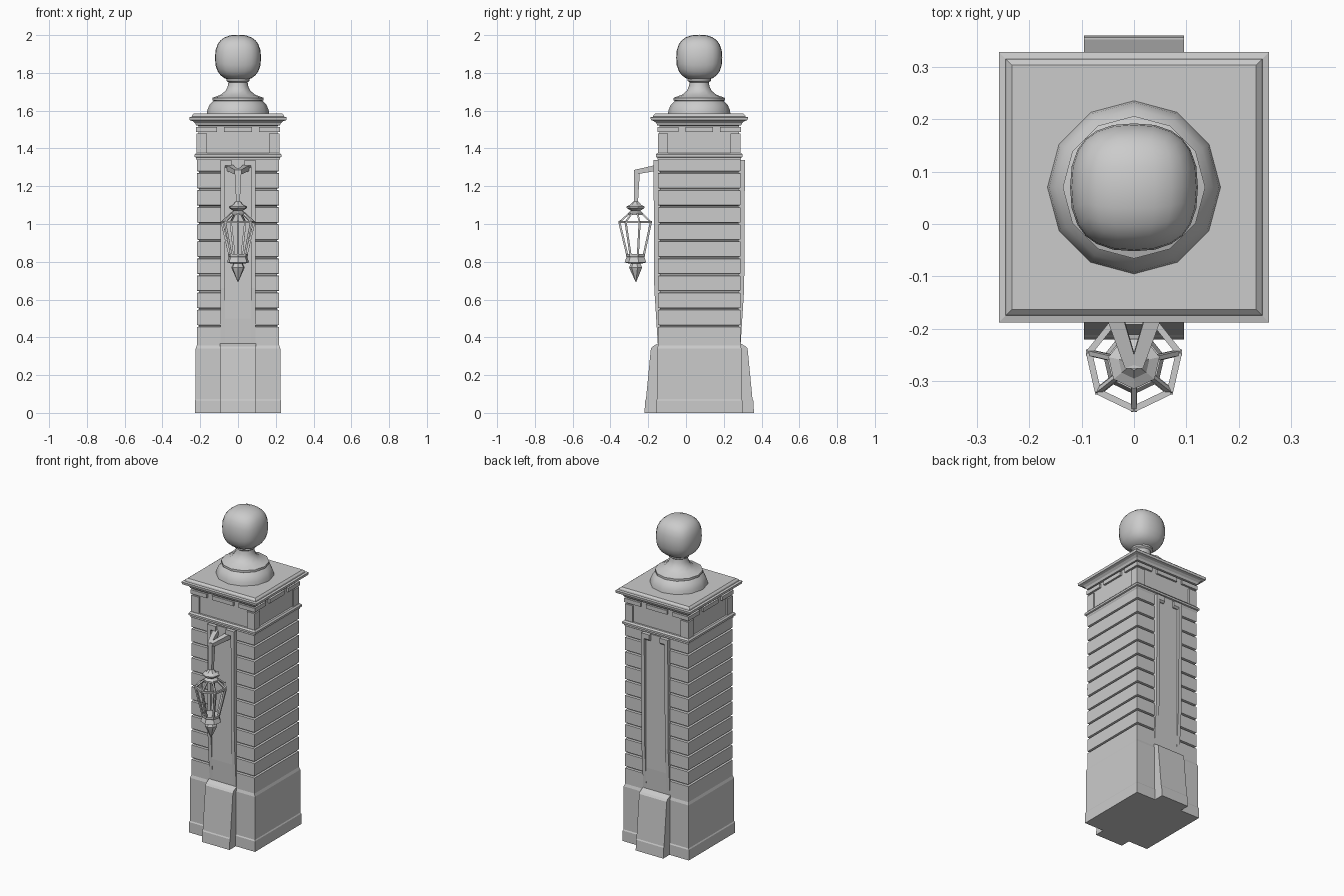
import bpy, bmesh
from math import pi, sin, cos, sqrt
from mathutils import Vector

if "Cube" in bpy.data.objects:
    bpy.data.objects.remove(bpy.data.objects["Cube"])

CY = 0.07      # pillar centre in y
LY = -0.265    # lantern centre in y


def finish(name, bm, smooth=None):
    bmesh.ops.recalc_face_normals(bm, faces=bm.faces)
    me = bpy.data.meshes.new(name)
    bm.to_mesh(me)
    bm.free()
    ob = bpy.data.objects.new(name, me)
    bpy.context.collection.objects.link(ob)
    if smooth:
        bpy.context.view_layer.objects.active = ob
        ob.select_set(True)
        bpy.ops.object.shade_smooth_by_angle(angle=smooth)
        ob.select_set(False)
    return ob


def add_lathe(bm, prof, n, cy, rot=0.0):
    rings = [[bm.verts.new((r * sin(rot + 2 * pi * i / n), cy - r * cos(rot + 2 * pi * i / n), z))
              for i in range(n)] for r, z in prof]
    for a, b in zip(rings, rings[1:]):
        for i in range(n):
            j = (i + 1) % n
            bm.faces.new((a[i], a[j], b[j], b[i]))
    bm.faces.new(rings[0])
    bm.faces.new(rings[-1])


def lathe(name, prof, n, cy=CY, rot=0.0, smooth=None):
    bm = bmesh.new()
    add_lathe(bm, prof, n, cy, rot)
    return finish(name, bm, smooth)


def square_stack(name, prof):
    # profile given as half-widths of a square section
    return lathe(name, [(h * sqrt(2), z) for h, z in prof], 4, CY, pi / 4)


def add_box(bm, x0, x1, y0, y1, z0, z1):
    vs = bmesh.ops.create_cube(bm, size=1)["verts"]
    for v in vs:
        v.co = Vector(((x0 + x1) / 2 + v.co.x * (x1 - x0),
                       (y0 + y1) / 2 + v.co.y * (y1 - y0),
                       (z0 + z1) / 2 + v.co.z * (z1 - z0)))


def add_prism(bm, prof, x0, x1, side):
    # (distance from pillar centre, z) outline extruded along x; side -1 front, +1 back
    a = [bm.verts.new((x0, CY + side * d, z)) for d, z in prof]
    b = [bm.verts.new((x1, CY + side * d, z)) for d, z in prof]
    n = len(prof)
    for i in range(n):
        j = (i + 1) % n
        bm.faces.new((a[i], a[j], b[j], b[i]))
    bm.faces.new(a)
    bm.faces.new(b)


def add_bar(bm, p, q, w0, w1=None):
    # square bar between two points
    p, q = Vector(p), Vector(q)
    w1 = w1 or w0
    d = (q - p).normalized()
    ref = Vector((1, 0, 0)) if abs(d.x) < 0.8 else Vector((0, 0, 1))
    u = d.cross(ref).normalized()
    v = d.cross(u)
    ends = [[bm.verts.new(c + (u * s + v * t) * w / 2)
             for s, t in ((-1, -1), (1, -1), (1, 1), (-1, 1))] for c, w in ((p, w0), (q, w1))]
    for i in range(4):
        j = (i + 1) % 4
        bm.faces.new((ends[0][i], ends[0][j], ends[1][j], ends[1][i]))
    bm.faces.new(ends[0])
    bm.faces.new(ends[1])


# plinth
square_stack("plinth", [(0.228, 0), (0.228, 0.065), (0.224, 0.072), (0.224, 0.34), (0.215, 0.365)])

# shaft of stone courses with grooves
shaft = [(0.218, 0.35)]
for k in range(10):
    z = 0.46 + 0.0905 * k
    shaft += [(0.218, z - 0.006), (0.207, z - 0.003), (0.207, z + 0.003), (0.218, z + 0.006)]
square_stack("shaft", shaft + [(0.218, 1.35)])

# tapered buttresses, pilaster strips and panels on front and back
for side, tag in ((-1, "front"), (1, "back")):
    bm = bmesh.new()
    add_prism(bm, [(0.1, 0), (0.29, 0), (0.286, 0.065), (0.282, 0.072), (0.256, 0.34),
                   (0.247, 0.352), (0.217, 0.368), (0.1, 0.368)], -0.095, 0.095, side)
    finish(tag + "_buttress", bm)
    bm = bmesh.new()
    add_prism(bm, [(0.1, 0.36), (0.219, 0.36), (0.226, 0.5), (0.226, 1.34), (0.1, 1.34)], -0.075, 0.075, side)
    finish(tag + "_panel", bm)
    bm = bmesh.new()
    for s in (-1, 1):
        add_prism(bm, [(0.1, 0.36), (0.219, 0.36), (0.238, 0.66), (0.242, 1.34), (0.1, 1.34)],
                  s * 0.07, s * 0.092, side)
        add_prism(bm, [(0.2, 1.30), (0.232, 1.30), (0.242, 1.31), (0.242, 1.34), (0.2, 1.34)],
                  s * 0.035, s * 0.072, side)
    finish(tag + "_panel_frame", bm)

# moulding below the frieze
square_stack("lower_moulding", [(0.218, 1.338), (0.222, 1.345), (0.222, 1.352), (0.23, 1.355),
                                (0.23, 1.367), (0.222, 1.376), (0.2, 1.376)])

# frieze with corner posts and dentil blocks
square_stack("frieze", [(0.21, 1.37), (0.21, 1.53)])
bm = bmesh.new()
for sx in (-1, 1):
    for sy in (-1, 1):
        add_box(bm, sx * 0.165, sx * 0.219, CY + sy * 0.165, CY + sy * 0.219, 1.376, 1.478)
finish("frieze_corner_posts", bm)
bm = bmesh.new()
for sx in (-1, 1):
    for sy in (-1, 1):
        add_box(bm, sx * 0.11, sx * 0.222, CY + sy * 0.11, CY + sy * 0.222, 1.488, 1.513)
    add_box(bm, -0.073, 0.073, CY + sx * 0.19, CY + sx * 0.222, 1.488, 1.513)
    add_box(bm, sx * 0.19, sx * 0.222, CY - 0.073, CY + 0.073, 1.488, 1.513)
finish("dentils", bm)

# cap slab
square_stack("cap", [(0.21, 1.52), (0.222, 1.522), (0.228, 1.535), (0.24, 1.545), (0.256, 1.55),
                     (0.258, 1.565), (0.245, 1.568), (0.243, 1.576), (0.233, 1.585)])

# finial pedestal
lathe("finial_pedestal", [(0.166, 1.58), (0.162, 1.605), (0.15, 1.632), (0.13, 1.652), (0.136, 1.655),
                          (0.136, 1.668), (0.124, 1.672), (0.09, 1.685), (0.066, 1.705), (0.054, 1.73),
                          (0.051, 1.75), (0.062, 1.758), (0.062, 1.772), (0.05, 1.79)], 12, smooth=0.6)

# finial ball: rounded cube
bm = bmesh.new()
bmesh.ops.create_cube(bm, size=2)
bmesh.ops.subdivide_edges(bm, edges=bm.edges[:], cuts=5, use_grid_fill=True)
for v in bm.verts:
    c = v.co.normalized()
    e = 2.5
    k = sum(abs(t) ** e for t in c) ** (-1 / e)
    v.co = Vector((0, CY, 1.88)) + c * k * 0.122
finish("finial_ball", bm, smooth=1.0)

# lantern frame: open cage of bars
N = 7


def ring(r, z):
    return [(r * sin(2 * pi * i / N), LY - r * cos(2 * pi * i / N), z) for i in range(N)]


bm = bmesh.new()
top, mid, low = ring(0.036, 1.055), ring(0.088, 1.01), ring(0.046, 0.835)
for i in range(N):
    add_bar(bm, top[i], mid[i], 0.009)
    add_bar(bm, mid[i], low[i], 0.011)
    add_bar(bm, mid[i], mid[(i + 1) % N], 0.012)
finish("lantern_cage", bm)

# lantern crown, base and drop point
lathe("lantern_crown", [(0.042, 1.048), (0.042, 1.058), (0.026, 1.07), (0.05, 1.085), (0.05, 1.092),
                        (0.03, 1.102), (0.014, 1.12)], N, LY)
lathe("lantern_base", [(0.035, 0.79), (0.06, 0.797), (0.05, 0.825), (0.053, 0.83), (0.053, 0.84), (0.03, 0.842)], N, LY)
lathe("lantern_drop", [(0.024, 0.795), (0.036, 0.77), (0.03, 0.755), (0.001, 0.692)], N, LY)

# hanging arm forking to the wall
bm = bmesh.new()
add_bar(bm, (0, LY, 1.10), (0, LY + 0.005, 1.285), 0.02, 0.032)
for s in (-1, 1):
    add_bar(bm, (s * 0.006, LY - 0.004, 1.275), (s * 0.045, -0.15, 1.298), 0.024, 0.032)
finish("lantern_arm", bm)
